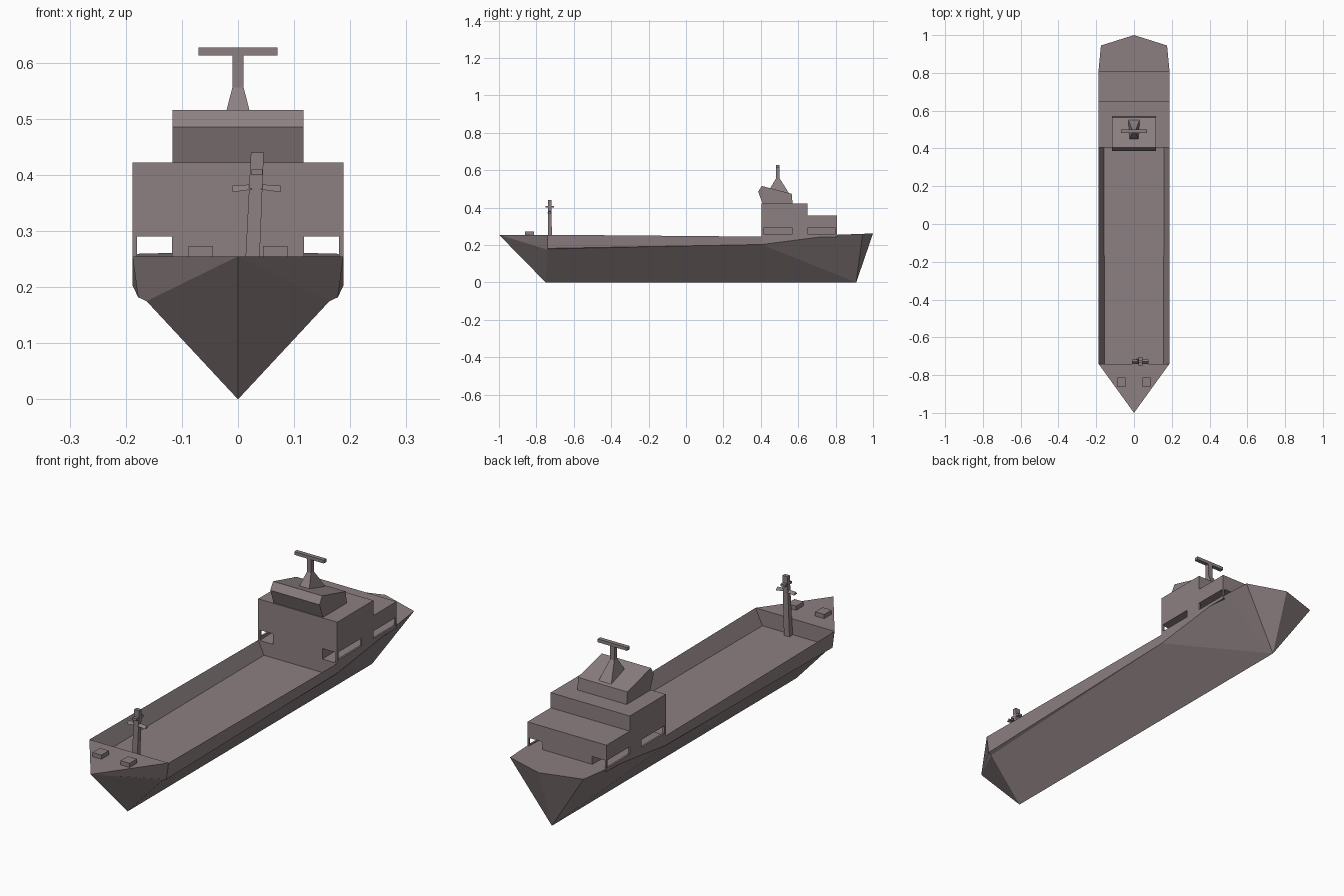
import bpy, bmesh
from mathutils import Vector

if "Cube" in bpy.data.objects:
    bpy.data.objects.remove(bpy.data.objects["Cube"])

paint = bpy.data.materials.new("mauve_grey")
paint.diffuse_color = (0.265, 0.215, 0.222, 1)
paint.use_nodes = True
paint.node_tree.nodes["Principled BSDF"].inputs["Base Color"].default_value = paint.diffuse_color


def make(name, verts, faces):
    """Flat-shaded mesh object with consistent outward normals."""
    bm = bmesh.new()
    vs = [bm.verts.new(v) for v in verts]
    for f in faces:
        bm.faces.new([vs[i] for i in f])
    bmesh.ops.remove_doubles(bm, verts=bm.verts, dist=1e-5)
    bmesh.ops.recalc_face_normals(bm, faces=bm.faces)
    me = bpy.data.meshes.new(name)
    bm.to_mesh(me)
    bm.free()
    me.materials.append(paint)
    ob = bpy.data.objects.new(name, me)
    bpy.context.collection.objects.link(ob)
    return ob


def loft(name, a, b):
    """Solid between two matching loops, capped at both ends."""
    n = len(a)
    sides = [(i, (i + 1) % n, n + (i + 1) % n, n + i) for i in range(n)]
    return make(name, a + b, sides + [tuple(range(n)), tuple(range(n, 2 * n))])


def rect(x0, x1, y0, y1, z):
    return [(x0, y0, z), (x1, y0, z), (x1, y1, z), (x0, y1, z)]


def box(name, x0, x1, y0, y1, z0, z1):
    return loft(name, rect(x0, x1, y0, y1, z0), rect(x0, x1, y0, y1, z1))


def extrude_x(name, half, profile):
    """Extrude a (y, z) profile across the beam."""
    return loft(name, [(-half, y, z) for y, z in profile],
                [(half, y, z) for y, z in profile])


# Hull: named corner points of the starboard half
P = {
    "keel_f": (0, -0.75, 0), "keel_a": (0, 0.91, 0),
    "bow": (0, -1, 0.255), "stern": (0, 1, 0.262),
    "shoulder": (0.188, -0.74, 0.255), "knuckle": (0.163, -0.74, 0.175),
    "ledge_f": (0.178, -0.74, 0.182), "ledge_a": (0.188, 0.405, 0.203),
    "rail_a": (0.188, 0.405, 0.245), "quarter": (0.188, 0.81, 0.255),
    "transom": (0.175, 0.945, 0.26),
    "hold_f": (0.155, -0.74, 0.187), "hold_a": (0.16, 0.405, 0.187),
}
side_faces = [
    "bow keel_f knuckle", "bow knuckle ledge_f shoulder",
    "keel_f keel_a knuckle", "knuckle keel_a ledge_a",
    "knuckle ledge_a ledge_f", "ledge_f ledge_a rail_a shoulder",
    "ledge_a keel_a quarter", "ledge_a quarter rail_a",
    "quarter keel_a transom", "transom keel_a stern",
    "shoulder rail_a hold_a hold_f",
]
# Deck faces that run across the centreline (starboard edge, mirrored to port)
cross_faces = ["shoulder hold_f", "hold_f hold_a", "hold_a rail_a",
               "rail_a quarter", "quarter transom"]
verts, faces = [], []


def add_face(points):
    faces.append(tuple(range(len(verts), len(verts) + len(points))))
    verts.extend(points)


def port(p):
    return (-p[0], p[1], p[2])


for f in side_faces:
    pts = [P[k] for k in f.split()]
    add_face(pts)
    add_face([port(p) for p in pts])
for f in cross_faces:
    a, b = [P[k] for k in f.split()]
    add_face([a, b, port(b), port(a)])
add_face([P["bow"], P["shoulder"], port(P["shoulder"])])
add_face([P["stern"], P["transom"], port(P["transom"])])
make("hull", verts, faces)

# Deckhouse: narrow core under a full-width stepped upper storey
box("deckhouse_core", -0.118, 0.118, 0.405, 0.805, 0.24, 0.295)
extrude_x("deckhouse_upper", 0.188,
          [(0.405, 0.29), (0.405, 0.422), (0.65, 0.422),
           (0.65, 0.357), (0.808, 0.357), (0.808, 0.29)])

# Thin side plating leaves open passages along both sides
for s, label in ((1, "right"), (-1, "left")):
    x0, x1 = sorted((s * 0.18, s * 0.188))
    for y0, y1 in ((0.405, 0.415), (0.57, 0.65), (0.80, 0.808)):
        box("side_plating_" + label, x0, x1, y0, y1, 0.243, 0.29)
    box("passage_sill_" + label, x0, x1, 0.405, 0.808, 0.243, 0.258)

# Wheelhouse with raked front and sloping roof
extrude_x("wheelhouse", 0.117,
          [(0.41, 0.42), (0.386, 0.485), (0.405, 0.516),
           (0.565, 0.474), (0.57, 0.42)])

# Radar mast: tapered foot, post and crossbar
loft("radar_foot", rect(-0.03, 0.03, 0.435, 0.55, 0.478),
     rect(-0.01, 0.01, 0.481, 0.501, 0.556))
box("radar_post", -0.01, 0.01, 0.481, 0.501, 0.55, 0.615)
box("radar_bar", -0.07, 0.07, 0.482, 0.5, 0.613, 0.627)

# Slightly leaning foremast with pointed arms
loft("foremast", rect(0.01, 0.036, -0.738, -0.716, 0.187),
     rect(0.023, 0.046, -0.737, -0.72, 0.44))
for s, label in ((1, "right"), (-1, "left")):
    cx = 0.033
    tip, root = cx + s * 0.043, cx + s * 0.008
    loft("foremast_arm_" + label,
         [(root, -0.74, 0.374), (root, -0.718, 0.374), (root, -0.729, 0.383)],
         [(tip, -0.74, 0.369), (tip, -0.718, 0.369), (tip, -0.729, 0.381)])
box("foremast_lamp", 0.024, 0.044, -0.752, -0.705, 0.4, 0.41)

# Bow lockers
for s, label in ((1, "right"), (-1, "left")):
    x0, x1 = sorted((s * 0.045, s * 0.088))
    box("bow_locker_" + label, x0, x1, -0.862, -0.812, 0.25, 0.273)
